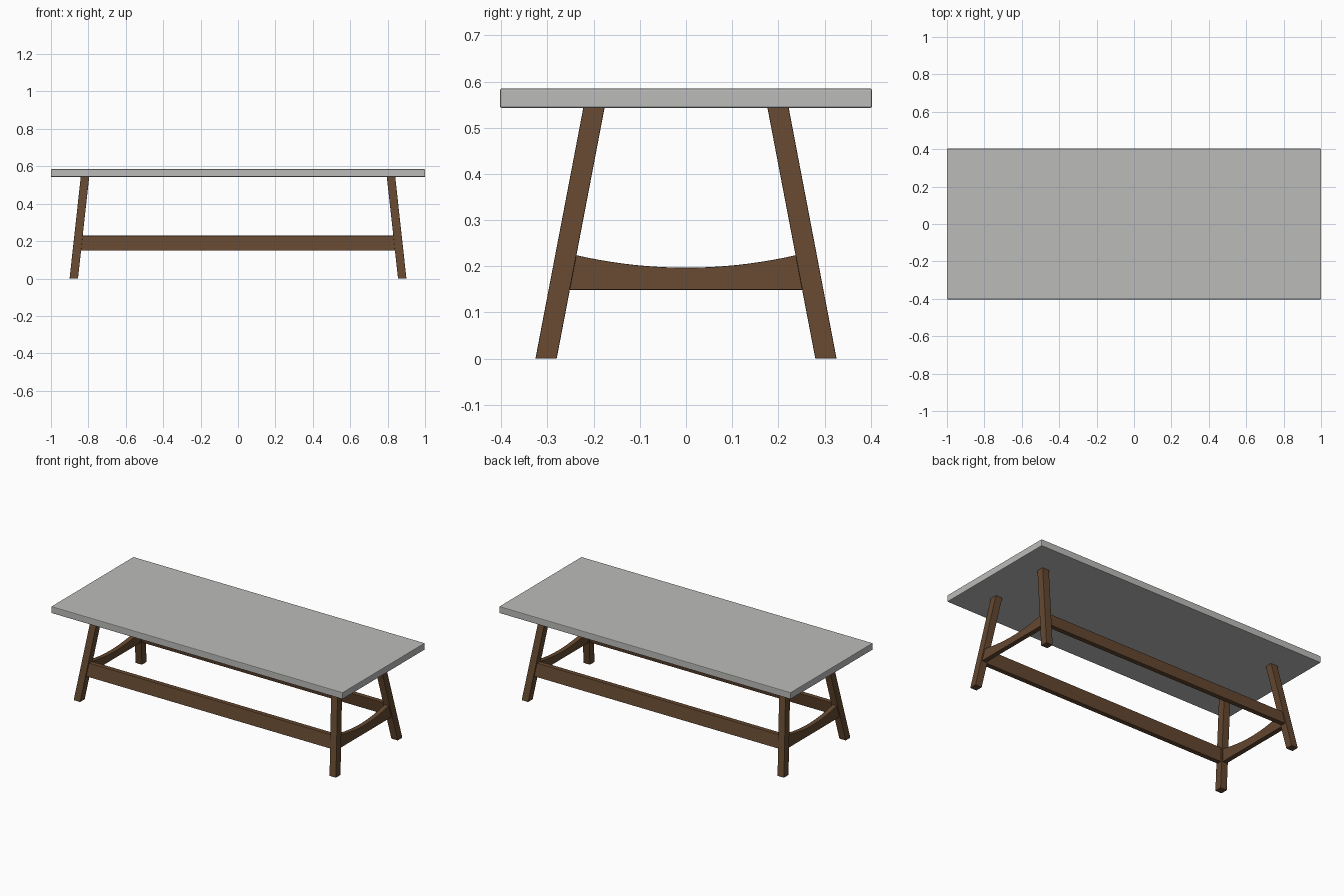
import bpy, bmesh

if "Cube" in bpy.data.objects:
    bpy.data.objects.remove(bpy.data.objects["Cube"])

def material(name, rgb):
    m = bpy.data.materials.new(name)
    m.diffuse_color = (*rgb, 1)
    m.use_nodes = True
    m.node_tree.nodes["Principled BSDF"].inputs["Base Color"].default_value = m.diffuse_color
    return m

WOOD = material("brown wood", (0.127, 0.064, 0.029))
STONE = material("grey top", (0.50, 0.50, 0.49))
H = 0.545  # underside of the table top

def leg_x(z):
    return 0.878 - 0.060 * z / H

def leg_y(z):
    return 0.303 - 0.104 * z / H

def loft(name, sections, mat, bevel):
    """Solid skinned through a row of four-cornered sections."""
    bm = bmesh.new()
    rings = [[bm.verts.new(p) for p in s] for s in sections]
    for a, b in zip(rings, rings[1:]):
        for i in range(4):
            j = (i + 1) % 4
            bm.faces.new((a[i], a[j], b[j], b[i]))
    bm.faces.new(rings[0][::-1])
    bm.faces.new(rings[-1])
    bmesh.ops.recalc_face_normals(bm, faces=bm.faces)
    me = bpy.data.meshes.new(name)
    bm.to_mesh(me)
    bm.free()
    ob = bpy.data.objects.new(name, me)
    bpy.context.collection.objects.link(ob)
    me.materials.append(mat)
    mod = ob.modifiers.new("soft edges", 'BEVEL')
    mod.width = bevel
    mod.segments = 2
    mod.limit_method = 'ANGLE'
    return ob

def rect(x, y, z, hx, hy):
    return [(x - hx, y - hy, z), (x + hx, y - hy, z),
            (x + hx, y + hy, z), (x - hx, y + hy, z)]

# Table top
loft("table_top", [rect(0, 0, 0.543, 1.0, 0.403), rect(0, 0, 0.585, 1.0, 0.403)], STONE, 0.004)

# Splayed legs
for sx, nx in ((-1, "left"), (1, "right")):
    for sy, ny in ((-1, "front"), (1, "back")):
        loft(f"{ny}_{nx}_leg",
             [rect(sx * leg_x(z), sy * leg_y(z), z, 0.0225, 0.023) for z in (0, H)],
             WOOD, 0.002)

# Long stretchers, leaning with the legs
T = 0.015
for s, n in ((-1, "front"), (1, "back")):
    lo, hi = 0.150, 0.229
    loft(f"{n}_long_stretcher",
         [[(x, s * leg_y(lo) - T, lo), (x, s * leg_y(lo) + T, lo),
           (x, s * leg_y(hi) + T, hi), (x, s * leg_y(hi) - T, hi)] for x in (-0.855, 0.855)],
         WOOD, 0.002)

# Short stretchers with a dished top edge
for s, n in ((-1, "left"), (1, "right")):
    sections = []
    for i in range(25):
        y = -0.262 + 0.524 * i / 24
        lo, hi = 0.149, 0.197 + 0.027 * (y / 0.238) ** 2
        sections.append([(s * leg_x(lo) - T, y, lo), (s * leg_x(lo) + T, y, lo),
                         (s * leg_x(hi) + T, y, hi), (s * leg_x(hi) - T, y, hi)])
    loft(f"{n}_short_stretcher", sections, WOOD, 0.002)
